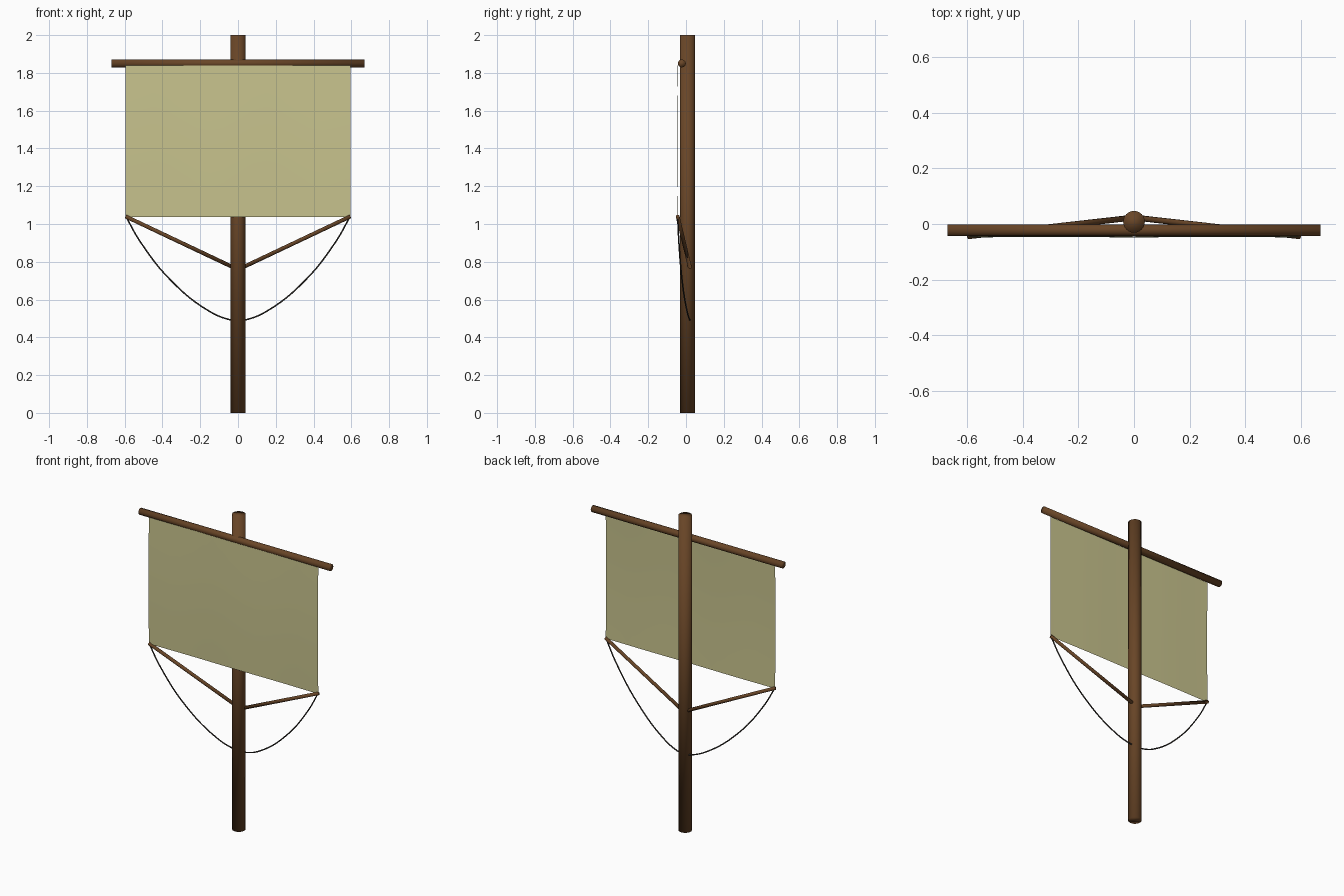
import bpy
import math
from mathutils import Vector

if "Cube" in bpy.data.objects:
    bpy.data.objects.remove(bpy.data.objects["Cube"])


def material(name, color):
    m = bpy.data.materials.new(name)
    m.diffuse_color = (*color, 1)
    m.use_nodes = True
    m.node_tree.nodes["Principled BSDF"].inputs["Base Color"].default_value = m.diffuse_color
    return m


WOOD = material("wood", (0.14, 0.06, 0.02))
CLOTH = material("cloth", (0.58, 0.55, 0.27))
ROPE = material("rope", (0.04, 0.035, 0.03))


def pole(name, a, b, radius, sides=16):
    """Smooth-shaded round pole from a to b."""
    a, b = Vector(a), Vector(b)
    bpy.ops.mesh.primitive_cylinder_add(
        vertices=sides, radius=radius, depth=(b - a).length, location=(a + b) / 2,
        rotation=(b - a).to_track_quat('Z', 'Y').to_euler())
    ob = bpy.context.object
    ob.name = name
    ob.data.materials.append(WOOD)
    bpy.ops.object.shade_smooth()
    return ob


# Mast and horizontal yard
pole("mast", (0, 0.008, 0), (0, 0.008, 2), 0.039, 24)
pole("yard", (-0.67, -0.022, 1.85), (0.67, -0.022, 1.85), 0.021)

# Sail: thin sheet with a faint billow
NX, NZ = 16, 12
verts, faces = [], []
for j in range(NZ + 1):
    for i in range(NX + 1):
        u, v = i / NX, j / NZ
        y = -0.043 - 0.004 * math.sin(math.pi * v) - 0.001 * math.cos(4 * math.pi * u)
        verts.append((-0.595 + 1.19 * u, y, 1.037 + 0.803 * v))
for j in range(NZ):
    for i in range(NX):
        k = j * (NX + 1) + i
        faces.append((k, k + 1, k + NX + 2, k + NX + 1))
mesh = bpy.data.meshes.new("sail")
mesh.from_pydata(verts, [], faces)
mesh.materials.append(CLOTH)
mesh.shade_smooth()
sail = bpy.data.objects.new("sail", mesh)
bpy.context.collection.objects.link(sail)

# Slanted struts and slack ropes, one per side
rope_path = [(0.592, -0.044, 1.037), (0.52, -0.038, 0.91), (0.35, -0.020, 0.696),
             (0.15, 0.006, 0.537), (0.05, 0.019, 0.495), (0, 0.024, 0.488)]
for side, s in (("left", -1), ("right", 1)):
    pole("strut_" + side, (s * 0.02, 0.021, 0.768), (s * 0.595, -0.044, 1.04), 0.0105, 12)

    cu = bpy.data.curves.new("rope_" + side, 'CURVE')
    cu.dimensions = '3D'
    cu.bevel_depth = 0.004
    cu.bevel_resolution = 2
    cu.resolution_u = 6
    cu.use_fill_caps = True
    sp = cu.splines.new('BEZIER')
    sp.bezier_points.add(len(rope_path) - 1)
    for p, (x, y, z) in zip(sp.bezier_points, rope_path):
        p.co = (s * x, y, z)
        p.handle_left_type = p.handle_right_type = 'AUTO'
    cu.materials.append(ROPE)
    bpy.context.collection.objects.link(bpy.data.objects.new("rope_" + side, cu))
